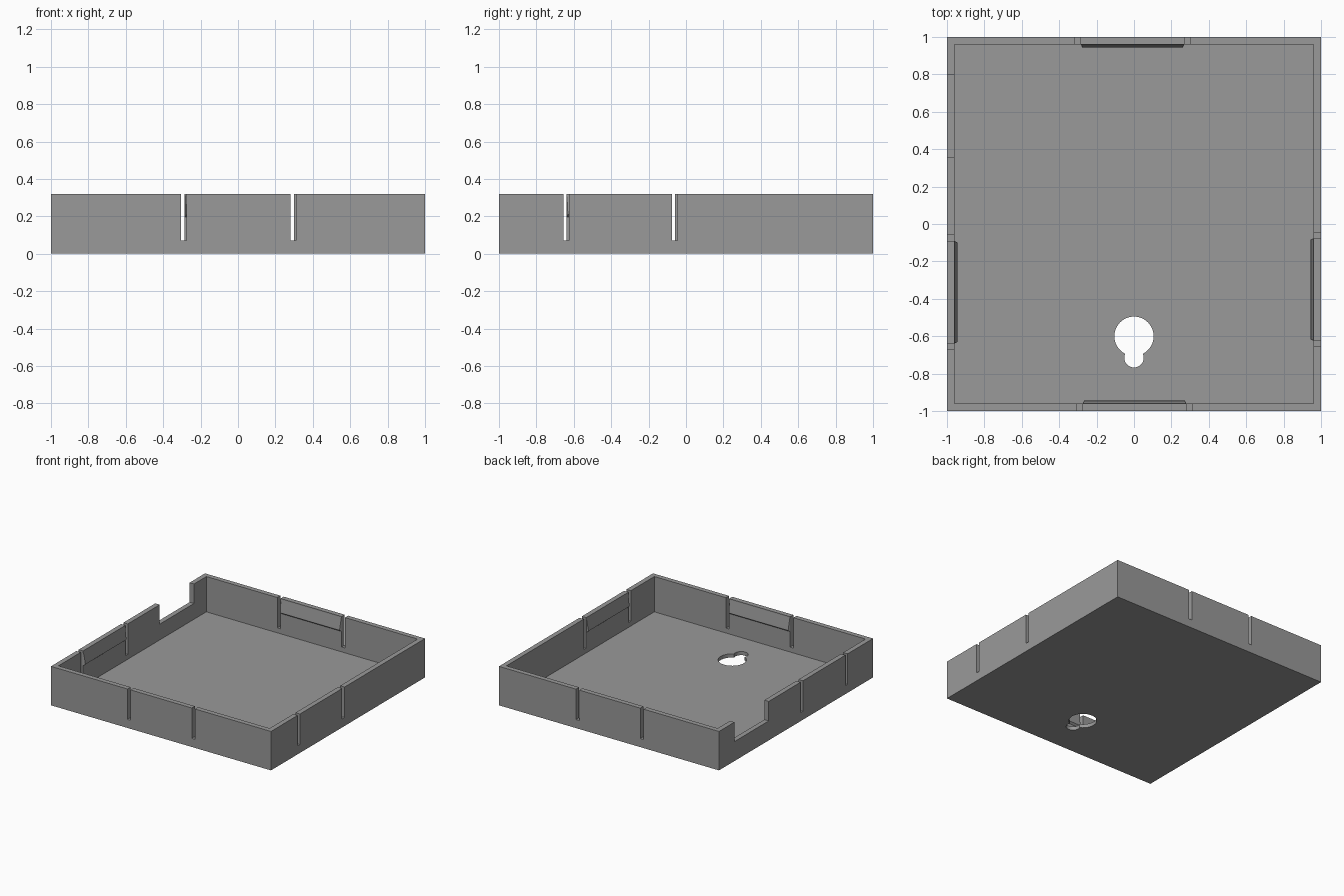
import bpy, bmesh, math
from mathutils import Matrix, Vector

if "Cube" in bpy.data.objects:
    bpy.data.objects.remove(bpy.data.objects["Cube"])

H, WALL, FLOOR = 0.32, 0.04, 0.03
SLOT_Z = 0.07

grey = bpy.data.materials.new("mid grey")
grey.diffuse_color = (0.32, 0.32, 0.32, 1)
grey.use_nodes = True
grey.node_tree.nodes["Principled BSDF"].inputs["Base Color"].default_value = grey.diffuse_color


def finish(bm, name):
    bmesh.ops.recalc_face_normals(bm, faces=bm.faces)
    mesh = bpy.data.meshes.new(name)
    bm.to_mesh(mesh)
    bm.free()
    mesh.materials.append(grey)
    ob = bpy.data.objects.new(name, mesh)
    bpy.context.collection.objects.link(ob)
    return ob


def box(name, x0, x1, y0, y1, z0, z1):
    bm = bmesh.new()
    bmesh.ops.create_cube(bm, size=1)
    for v in bm.verts:
        v.co = Vector(((x0, x1)[v.co.x > 0], (y0, y1)[v.co.y > 0], (z0, z1)[v.co.z > 0]))
    return finish(bm, name)


def cylinder(name, y, r):
    bm = bmesh.new()
    bmesh.ops.create_cone(bm, cap_ends=True, segments=48, radius1=r, radius2=r,
                          depth=0.2, matrix=Matrix.Translation((0, y, 0)))
    return finish(bm, name)


def cut(target, cutter):
    mod = target.modifiers.new("cut", 'BOOLEAN')
    mod.operation = 'DIFFERENCE'
    mod.solver = 'EXACT'
    mod.object = cutter
    bpy.context.view_layer.objects.active = target
    bpy.ops.object.modifier_apply(modifier=mod.name)
    bpy.data.objects.remove(cutter)


def ridge(name, a, b, angle):
    """Snap ridge along a wall, from a to b, built on the front wall and turned."""
    bm = bmesh.new()
    # (depth into the tray, height, end inset)
    rings = [(-0.003, 0.195, 0), (0.015, 0.21, 0.008), (0.013, 0.225, 0.008), (0, 0.312, 0.003), (-0.003, 0.312, 0)]
    left = [bm.verts.new((a + e, -1 + WALL + d, z)) for d, z, e in rings]
    right = [bm.verts.new((b - e, -1 + WALL + d, z)) for d, z, e in rings]
    n = len(rings)
    for i in range(n):
        j = (i + 1) % n
        bm.faces.new((left[i], left[j], right[j], right[i]))
    bm.faces.new(left)
    bm.faces.new(right)
    bm.transform(Matrix.Rotation(angle, 4, 'Z'))
    return finish(bm, name)


# Open tray
tray = box("tray", -1, 1, -1, 1, 0, H)
cut(tray, box("cavity", -1 + WALL, 1 - WALL, -1 + WALL, 1 - WALL, FLOOR, 1))

# Cable notch in the left wall
cut(tray, box("notch", -1.1, -0.955, 0.355, 0.80, 0.16, 1))

# Pairs of slots that free a flexible tab in each wall
for x in (-0.305, 0.28):
    cut(tray, box("slot", x, x + 0.03, -1.1, -0.955, SLOT_Z, 1))
for x in (-0.315, 0.27):
    cut(tray, box("slot", x, x + 0.03, 0.955, 1.1, SLOT_Z, 1))
for y in (-0.67, -0.09):
    cut(tray, box("slot", -1.1, -0.955, y, y + 0.03, SLOT_Z, 1))
for y in (-0.655, -0.075):
    cut(tray, box("slot", 0.955, 1.1, y, y + 0.03, SLOT_Z, 1))

# Keyhole in the floor
cut(tray, cylinder("keyhole_round", -0.60, 0.105))
cut(tray, cylinder("keyhole_neck", -0.715, 0.052))

# Snap ridges on the inside of the tabs
ridge("front_ridge", -0.275, 0.28, 0)
ridge("right_ridge", -0.625, -0.075, math.pi / 2)
ridge("back_ridge", -0.27, 0.285, math.pi)
ridge("left_ridge", 0.09, 0.64, -math.pi / 2)
